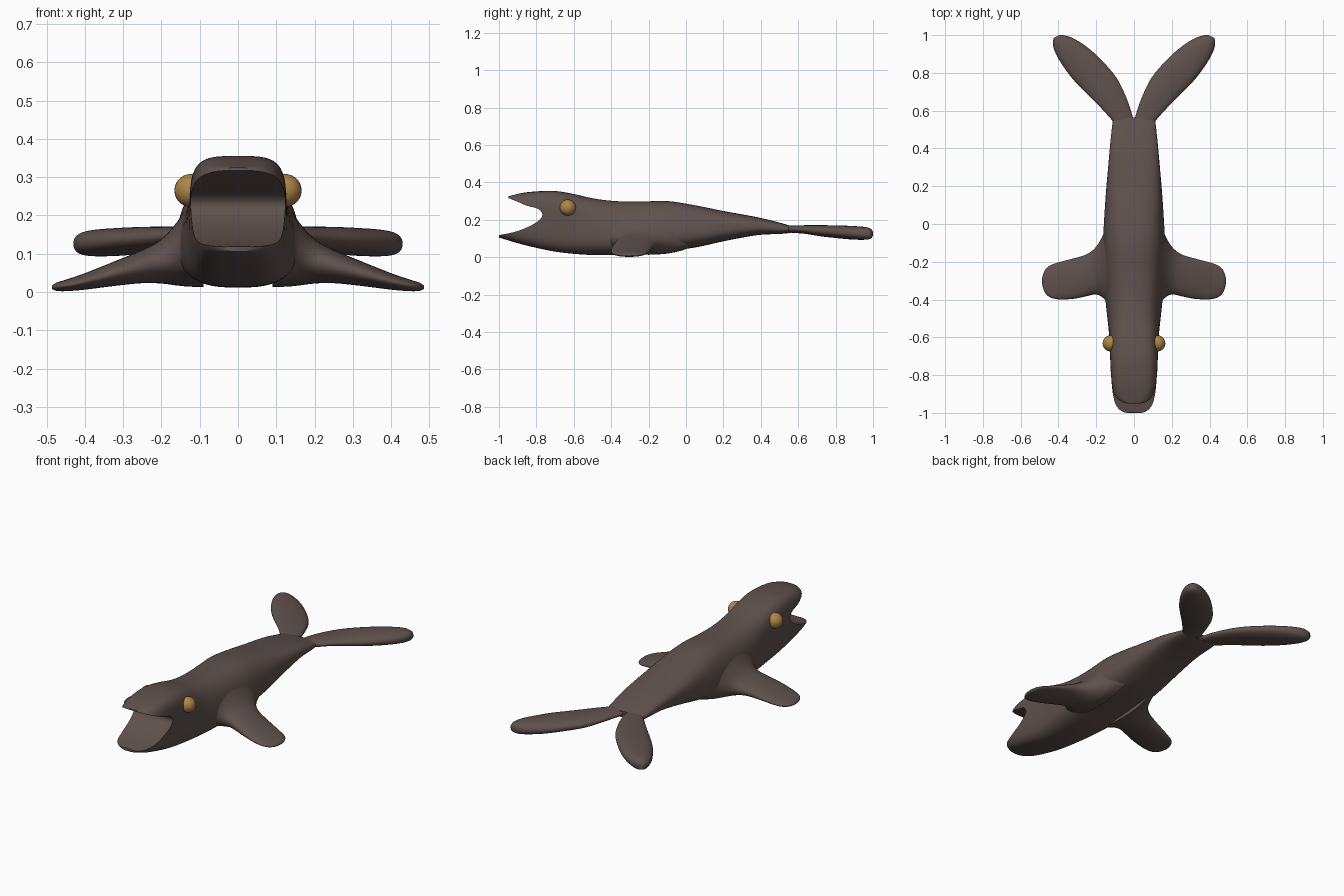
import bpy, bmesh, math
from mathutils import Vector

if "Cube" in bpy.data.objects:
    bpy.data.objects.remove(bpy.data.objects["Cube"])


def material(name, rgb):
    m = bpy.data.materials.new(name)
    m.diffuse_color = (*rgb, 1)
    m.use_nodes = True
    m.node_tree.nodes["Principled BSDF"].inputs["Base Color"].default_value = m.diffuse_color
    return m


SKIN = material("dark brown skin", (0.115, 0.083, 0.074))
AMBER = material("amber eye", (0.42, 0.235, 0.07))


def finish(obj, mat, angle=40):
    obj.data.materials.clear()
    obj.data.materials.append(mat)
    bpy.ops.object.select_all(action='DESELECT')
    obj.select_set(True)
    bpy.context.view_layer.objects.active = obj
    bpy.ops.object.shade_smooth_by_angle(angle=math.radians(angle))


def smooth_path(stations, steps=4):
    """Catmull-Rom interpolation of station tuples."""
    out = []
    last = len(stations) - 1
    for i in range(last):
        a, b = stations[max(i - 1, 0)], stations[i]
        c, d = stations[i + 1], stations[min(i + 2, last)]
        for k in range(steps):
            t = k / steps
            out.append([0.5 * (2 * q + (r - p) * t + (2 * p - 5 * q + 4 * r - s) * t * t
                               + (3 * q - p - 3 * r + s) * t ** 3)
                        for p, q, r, s in zip(a, b, c, d)])
    return out + [list(stations[-1])]


def ring(centre, u, v, power=2.0, taper=0.0, count=40):
    """Superellipse section; taper widens it towards -v."""
    pts = []
    for i in range(count):
        a = 2 * math.pi * i / count
        c, s = math.cos(a), math.sin(a)
        x = math.copysign(abs(c) ** (2 / power), c)
        z = math.copysign(abs(s) ** (2 / power), s)
        pts.append(Vector(centre) + Vector(u) * x * (1 - taper * z) + Vector(v) * z)
    return pts


def loft(name, rings):
    bm = bmesh.new()
    loops = [[bm.verts.new(p) for p in r] for r in rings]
    n = len(loops[0])
    for a, b in zip(loops, loops[1:]):
        for i in range(n):
            j = (i + 1) % n
            bm.faces.new((a[i], a[j], b[j], b[i]))
    bm.faces.new(loops[0])
    bm.faces.new(loops[-1])
    bmesh.ops.recalc_face_normals(bm, faces=bm.faces)
    mesh = bpy.data.meshes.new(name)
    bm.to_mesh(mesh)
    bm.free()
    obj = bpy.data.objects.new(name, mesh)
    bpy.context.collection.objects.link(obj)
    return obj


# Body: y, half width, bottom, top, section power, taper
BODY = [
    (-1.00, 0.050, 0.105, 0.325, 4.0, 0.00), (-0.99, 0.080, 0.102, 0.328, 4.0, 0.00),
    (-0.96, 0.103, 0.093, 0.334, 4.0, 0.00), (-0.90, 0.115, 0.075, 0.345, 4.0, -0.02),
    (-0.80, 0.122, 0.050, 0.353, 4.0, -0.03), (-0.70, 0.126, 0.030, 0.354, 3.8, -0.02),
    (-0.60, 0.130, 0.018, 0.338, 3.4, 0.03), (-0.50, 0.138, 0.012, 0.315, 3.0, 0.10),
    (-0.38, 0.148, 0.013, 0.300, 2.8, 0.16), (-0.25, 0.155, 0.022, 0.297, 2.8, 0.18),
    (-0.10, 0.158, 0.035, 0.300, 2.8, 0.16), (0.05, 0.154, 0.052, 0.277, 2.8, 0.10),
    (0.20, 0.145, 0.085, 0.247, 2.8, 0.05), (0.38, 0.130, 0.118, 0.214, 2.8, 0.0),
    (0.50, 0.118, 0.124, 0.185, 2.8, 0.0), (0.565, 0.110, 0.131, 0.166, 2.8, 0.0),
]
rings = []
for y, w, lo, hi, power, taper in smooth_path(BODY):
    r = ring((0, y, (lo + hi) / 2), (w, 0, 0), (0, 0, (hi - lo) / 2), power, taper, 64)
    # The upper jaw is shorter than the lower one
    back = 0.05 * max(0.0, (-0.7 - y) / 0.3)
    for p in r:
        t = min(max((p.z - 0.13) / 0.15, 0), 1)
        p.y += back * t * t * (3 - 2 * t)
    rings.append(r)
body = loft("body", rings)

# Open mouth: a side profile cut straight through the head
MOUTH = [(-0.95, 0.317), (-0.90, 0.296), (-0.85, 0.275), (-0.80, 0.262), (-0.778, 0.248),
         (-0.768, 0.228), (-0.778, 0.205), (-0.81, 0.180), (-0.86, 0.155),
         (-0.92, 0.134), (-1.00, 0.118)]
profile = [(-1.1, 0.321)] + smooth_path(MOUTH, 3) + [(-1.1, 0.115)]
cutter = loft("mouth_cutter", [[Vector((x, y, z)) for y, z in profile] for x in (-0.3, 0.3)])
cutter.hide_render = True
cut = body.modifiers.new("mouth", 'BOOLEAN')
cut.operation = 'DIFFERENCE'
cut.solver = 'EXACT'
cut.object = cutter
bpy.context.view_layer.objects.active = body
body.select_set(True)
bpy.ops.object.modifier_apply(modifier="mouth")
bpy.data.objects.remove(cutter)
finish(body, SKIN)

# Flippers: x, front y, back y, bottom, top
FLIPPER = [
    (0.09, -0.50, 0.10, 0.013, 0.270), (0.13, -0.44, 0.03, 0.014, 0.228),
    (0.16, -0.395, -0.05, 0.017, 0.182), (0.20, -0.373, -0.12, 0.022, 0.138),
    (0.25, -0.382, -0.16, 0.023, 0.110), (0.32, -0.396, -0.182, 0.016, 0.081),
    (0.40, -0.399, -0.203, 0.006, 0.049), (0.45, -0.385, -0.222, 0.002, 0.032),
    (0.475, -0.357, -0.25, 0.003, 0.024), (0.486, -0.320, -0.285, 0.008, 0.016),
]
# Tail flukes: outer x, y, inner x, y, centre z, half thickness
FLUKE = [
    (0.112, 0.545, 0.000, 0.545, 0.150, 0.018), (0.180, 0.620, 0.035, 0.655, 0.148, 0.023),
    (0.250, 0.690, 0.090, 0.770, 0.141, 0.030), (0.322, 0.765, 0.165, 0.860, 0.136, 0.034),
    (0.378, 0.840, 0.240, 0.930, 0.131, 0.036), (0.416, 0.905, 0.310, 0.977, 0.128, 0.035),
    (0.430, 0.955, 0.360, 0.997, 0.126, 0.030), (0.425, 0.985, 0.395, 1.000, 0.124, 0.018),
]
for side, label in ((-1, "left"), (1, "right")):
    rings = [ring((side * x, (a + b) / 2, (lo + hi) / 2), (0, (b - a) / 2, 0),
                  (0, 0, (hi - lo) / 2), 2.1)
             for x, a, b, lo, hi in smooth_path(FLIPPER)]
    finish(loft(label + "_flipper", rings), SKIN, 60)

    rings = [ring((side * (ox + ix) / 2, (oy + iy) / 2, z),
                  (side * (ox - ix) / 2, (oy - iy) / 2, 0), (0, 0, h), 2.2)
             for ox, oy, ix, iy, z, h in smooth_path(FLUKE)]
    finish(loft(label + "_tail_fluke", rings), SKIN, 60)

    # Bulging eyes
    bpy.ops.mesh.primitive_uv_sphere_add(segments=32, ring_count=16, radius=0.043,
                                         location=(side * 0.123, -0.632, 0.265))
    eye = bpy.context.object
    eye.name = label + "_eye"
    finish(eye, AMBER)
